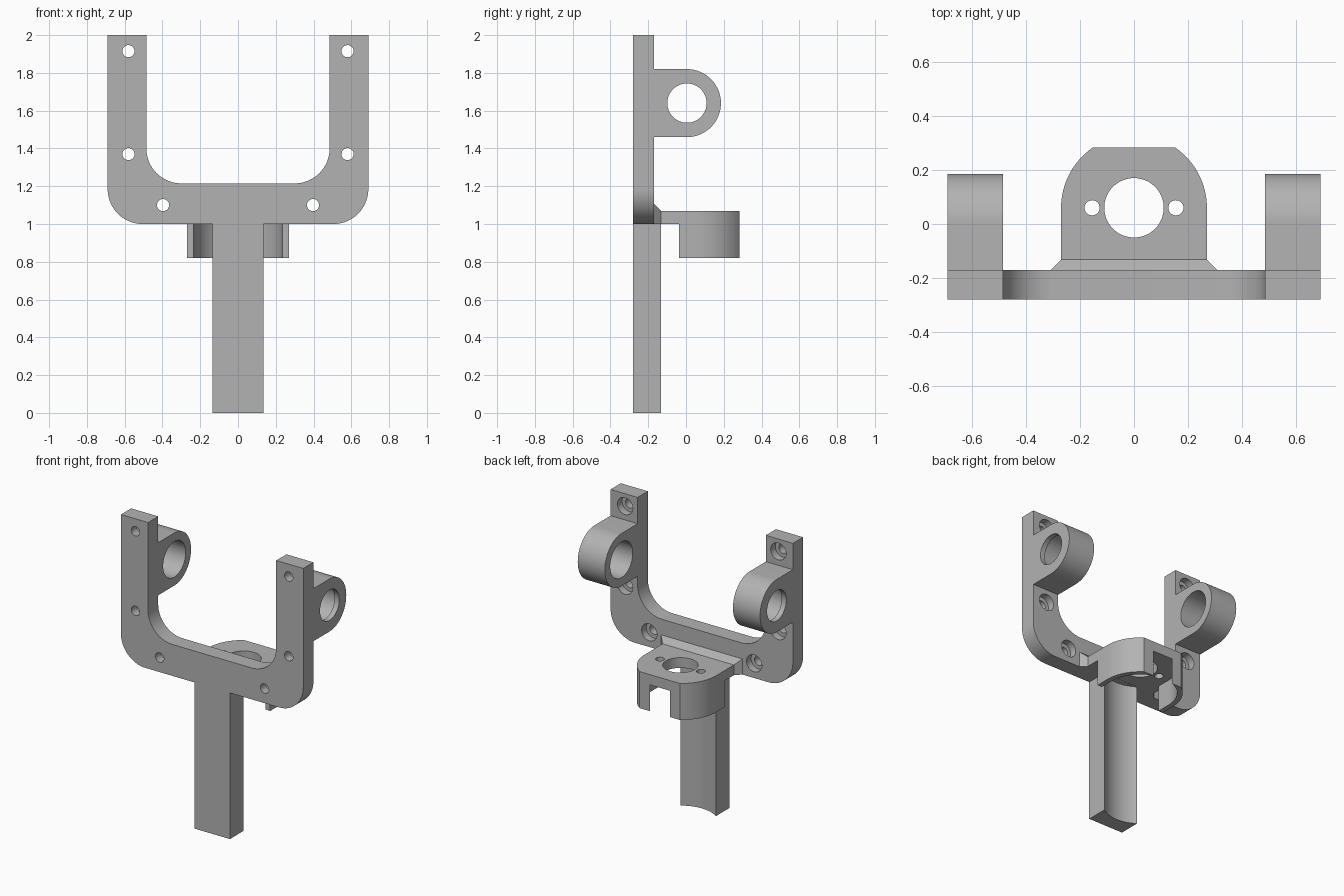
import bpy, bmesh
from math import sin, cos, radians
from mathutils import Vector

if "Cube" in bpy.data.objects:
    bpy.data.objects.remove(bpy.data.objects["Cube"], do_unlink=True)

grey = bpy.data.materials.new("plain grey")
grey.use_nodes = True
grey.diffuse_color = (0.45, 0.45, 0.45, 1)
grey.node_tree.nodes["Principled BSDF"].inputs["Base Color"].default_value = grey.diffuse_color

# Each axis maps profile (u, v) and depth d to a point
AXES = {"x": lambda u, v, d: (d, u, v),
        "y": lambda u, v, d: (u, d, v),
        "z": lambda u, v, d: (u, v, d)}


def arc(cu, cv, r, start, end, steps=24):
    angles = [radians(start + (end - start) * i / steps) for i in range(steps + 1)]
    return [(cu + r * cos(a), cv + r * sin(a)) for a in angles]


def circle(cu, cv, r):
    return arc(cu, cv, r, 0, 360, 64)[:-1]


def rect(u0, u1, v0, v1):
    return [(u0, v0), (u1, v0), (u1, v1), (u0, v1)]


def loft(name, axis, near, far, d0, d1):
    """Solid joining two matching profiles at depths d0 and d1."""
    bm = bmesh.new()
    a = [bm.verts.new(AXES[axis](u, v, d0)) for u, v in near]
    b = [bm.verts.new(AXES[axis](u, v, d1)) for u, v in far]
    n = len(a)
    bm.faces.new(a)
    bm.faces.new(b[::-1])
    for i in range(n):
        j = (i + 1) % n
        bm.faces.new((a[j], a[i], b[i], b[j]))
    bmesh.ops.recalc_face_normals(bm, faces=bm.faces)
    mesh = bpy.data.meshes.new(name)
    bm.to_mesh(mesh)
    bm.free()
    mesh.materials.append(grey)
    obj = bpy.data.objects.new(name, mesh)
    bpy.context.collection.objects.link(obj)
    return obj


def prism(name, axis, profile, d0, d1):
    return loft(name, axis, profile, profile, d0, d1)


def select(obj):
    bpy.ops.object.select_all(action="DESELECT")
    obj.select_set(True)
    bpy.context.view_layer.objects.active = obj


def cut(obj, axis, profile, d0, d1):
    cutter = prism("cutter", axis, profile, d0, d1)
    cutter.hide_render = True
    select(obj)
    mod = obj.modifiers.new("cut", "BOOLEAN")
    mod.operation, mod.solver, mod.object = "DIFFERENCE", "EXACT", cutter
    bpy.ops.object.modifier_apply(modifier=mod.name)
    bpy.data.objects.remove(cutter, do_unlink=True)


FRONT, BACK, TAB = -0.28, -0.17, -0.132   # plate faces and stem back
W, INNER, R = 0.69, 0.485, 0.185          # fork half widths, corner radius
CY = 0.06                                 # motor axis

# Fork plate: U outline with rounded corners
half = (arc(W - R, 1 + R, R, -90, 0) + [(W, 2), (INNER, 2)]
        + arc(INNER - R, 1.215 + R, R, 0, -90))
fork = prism("fork_plate", "y", half + [(-u, v) for u, v in half[::-1]], FRONT, BACK)
for side in (-1, 1):
    for x, z in ((0.58, 1.915), (0.58, 1.37), (0.397, 1.1)):
        cut(fork, "y", circle(side * x, z, 0.032), -0.4, 0)
        cut(fork, "y", circle(side * x, z, 0.058), BACK - 0.05, 0)

# Bearing lugs: bore opens wider toward the inside
lugs = []
for side, name in ((1, "left_bearing_lug"), (-1, "right_bearing_lug")):
    outline = [(BACK, 1.46)] + arc(0.005, 1.64, 0.18, -90, 90, 40) + [(BACK, 1.82)]
    lug = prism(name, "x", outline, side * INNER, side * W)
    cut(lug, "x", circle(0.005, 1.64, 0.104), side * 0.3, side * 0.9)
    cut(lug, "x", circle(0.005, 1.64, 0.122), side * 0.3, side * 0.655)
    lugs.append(lug)

# Stem with a hollowed back
stem = prism("stem", "z", rect(-0.135, 0.135, FRONT, TAB), 0, 1)
cut(stem, "z", circle(0, CY, 0.234), -0.1, 0.999)

# Motor mount: D-shaped cap whose round pocket breaks through the flat
side_arc = arc(0, CY, 0.27, 0, 55.5)
d_half = [(0.27, TAB)] + side_arc
mount = prism("motor_mount", "z", d_half + [(-u, v) for u, v in d_half[::-1]], 0.82, 1.07)
cut(mount, "z", rect(-0.4, 0.4, -0.4, -0.037), 0.7, 1)
cut(mount, "z", [(0.235, -0.3)] + arc(0, CY, 0.235, 0, 180, 48) + [(-0.235, -0.3)], 0.7, 1)
cut(mount, "z", circle(0, CY, 0.11), 0.7, 1.2)
for side in (-1, 1):
    cut(mount, "z", circle(side * 0.155, CY, 0.028), 0.7, 1.2)

# Sloped gusset between plate and mount
gusset = loft("gusset", "y", rect(-0.308, 0.308, 1, 1.107), rect(-0.27, 0.27, 1, 1.07), BACK, TAB)

for obj in [fork, stem, mount, gusset] + lugs:
    select(obj)
    bpy.ops.object.shade_smooth_by_angle(angle=radians(30))
